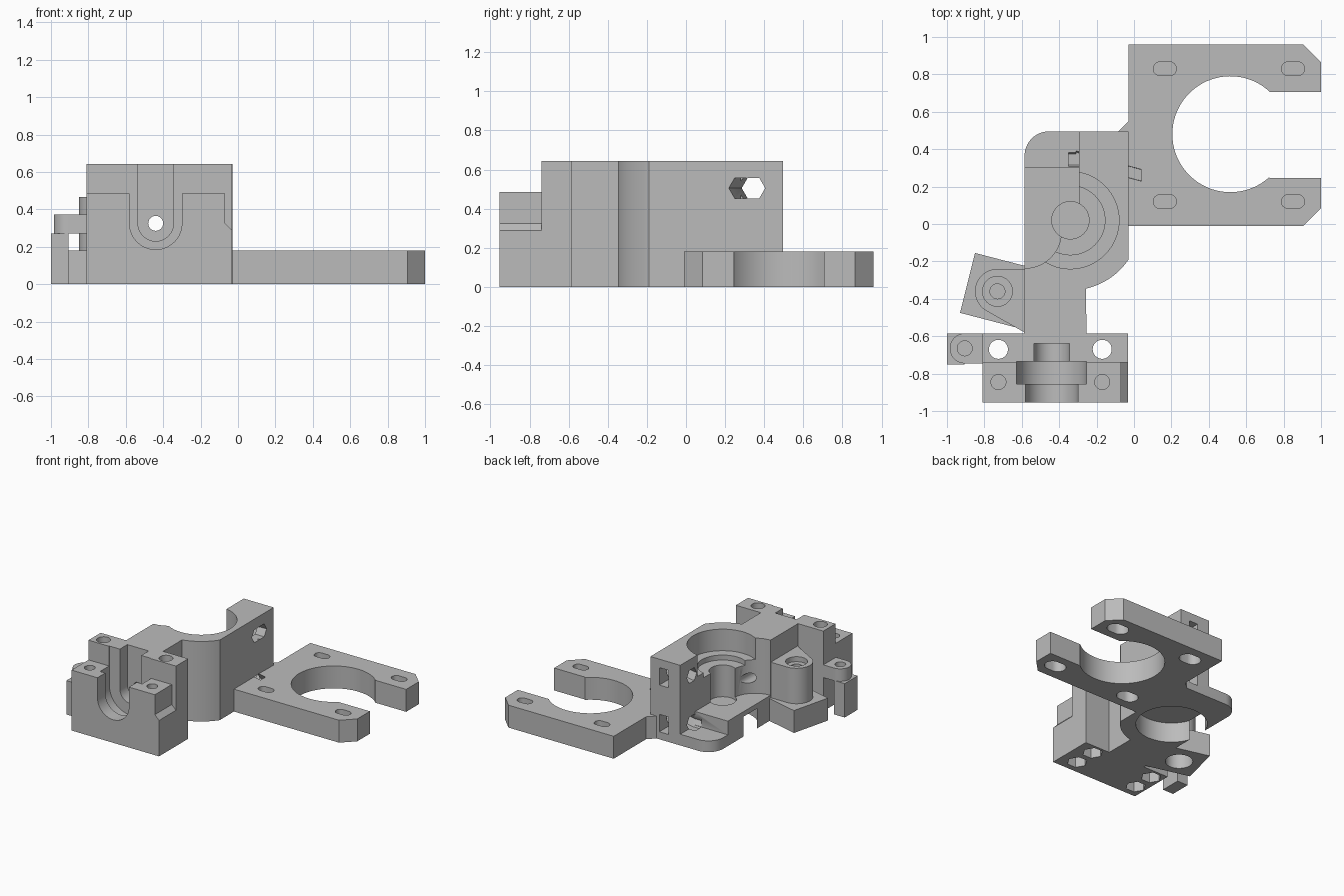
import bpy, bmesh, math
from mathutils import Vector

cube = bpy.data.objects.get("Cube")
if cube:
    bpy.data.objects.remove(cube, do_unlink=True)

grey = bpy.data.materials.new("plain_grey")
grey.use_nodes = True
grey.diffuse_color = (0.5, 0.5, 0.5, 1)
grey.node_tree.nodes["Principled BSDF"].inputs["Base Color"].default_value = (0.5, 0.5, 0.5, 1)


def arc(cx, cy, r, a0, a1, n=16):
    angles = [math.radians(a0 + (a1 - a0) * i / n) for i in range(n + 1)]
    return [(cx + r * math.cos(a), cy + r * math.sin(a)) for a in angles]


def circle(cx, cy, r, n=48):
    return arc(cx, cy, r, 0, 360, n)[:-1]


def rect(x0, y0, x1, y1):
    return [(x0, y0), (x1, y0), (x1, y1), (x0, y1)]


def capsule(cx, cy, half, r):
    return arc(cx + half, cy, r, -90, 90) + arc(cx - half, cy, r, 90, 270)


def prism(name, points, lo, hi, axis="z"):
    """Extrude a flat outline along one axis."""
    place = {"z": lambda a, b, t: Vector((a, b, t)),
             "y": lambda a, b, t: Vector((a, t, b)),
             "x": lambda a, b, t: Vector((t, a, b))}[axis]
    bm = bmesh.new()
    ends = [[bm.verts.new(place(a, b, t)) for a, b in points] for t in (lo, hi)]
    bm.faces.new(ends[0])
    bm.faces.new(ends[1])
    n = len(points)
    for i in range(n):
        j = (i + 1) % n
        bm.faces.new((ends[0][i], ends[0][j], ends[1][j], ends[1][i]))
    bmesh.ops.recalc_face_normals(bm, faces=bm.faces)
    mesh = bpy.data.meshes.new(name)
    bm.to_mesh(mesh)
    bm.free()
    mesh.materials.append(grey)
    obj = bpy.data.objects.new(name, mesh)
    bpy.context.collection.objects.link(obj)
    return obj


def combine(part, tool, operation):
    bpy.context.view_layer.update()
    mod = part.modifiers.new("combine", "BOOLEAN")
    mod.operation, mod.solver, mod.object = operation, "EXACT", tool
    with bpy.context.temp_override(object=part, active_object=part):
        bpy.ops.object.modifier_apply(modifier=mod.name)
    bpy.data.objects.remove(tool, do_unlink=True)


def cut(part, points, lo, hi, axis="z"):
    combine(part, prism("cutter", points, lo, hi, axis), "DIFFERENCE")


TOP = 0.643
PLATE = 0.18
SHAFT = (-0.34, 0.02)
FILAMENT = (-0.44, 0.325)

# Main body with its rounded corner and bulging bearing wall
outline = [(-0.585, -0.6), (-0.255, -0.6)] + arc(*SHAFT, 0.375, -77, -34)
outline += [(-0.03, 0.495)] + arc(-0.455, 0.365, 0.13, 90, 180)
body = prism("main_body", outline, 0, TOP)

# Idler opening and its stepped floor
cut(body, rect(-0.8, -0.04, -0.295, 0.7), 0.2, 1)
cut(body, circle(-0.585, -0.04, 0.197), 0.2, 1)
cut(body, rect(-0.8, 0.305, -0.295, 0.7), 0.09, 0.5)

# Bearing seats, clearance and shaft bore
cut(body, circle(*SHAFT, 0.26, 64), 0.47, 1)
cut(body, circle(*SHAFT, 0.185), 0.43, 0.6)
cut(body, circle(*SHAFT, 0.1), 0.175, 0.6)
cut(body, circle(*SHAFT, 0.26, 64), -0.1, 0.16)
cut(body, circle(*FILAMENT, 0.04, 24), -0.7, 0.05, "y")

# Motor plate with a round opening and chamfered arms
plate = prism("motor_plate", [
    (-0.05, -0.01), (0.905, -0.01), (1, 0.085), (1, 0.245), (0.725, 0.245)]
    + arc(0.515, 0.48, 0.31, -48, -312, 56)
    + [(0.725, 0.705), (1, 0.705), (1, 0.865), (0.905, 0.96), (-0.03, 0.96),
       (-0.03, 0.55), (-0.085, 0.495), (-0.05, 0.48)], 0, PLATE)
for x in (0.165, 0.85):
    for y in (0.12, 0.83):
        cut(plate, capsule(x, y, 0.025, 0.037), 0.1, 0.3)
        cut(plate, capsule(x, y, 0.025, 0.06), -0.1, 0.085)

# Tensioner bolt channels, each swinging sideways, with nut slots behind
swing = math.tan(math.radians(15))
for z in (0.505, 0.13):
    hexagon = circle(0.345, z, 0.06, 6)
    cut(body, hexagon, -0.35, 0.1, "x")
    for part in (body, plate):
        tool = prism("cutter", hexagon, -0.31, 0.04, "x")
        for v in tool.data.vertices:
            v.co.y -= (v.co.x + 0.295) * swing - 0.005
        combine(part, tool, "DIFFERENCE")
    cut(body, rect(-0.19, z - 0.07, -0.11, z + 0.07), 0.28, 0.6, "y")

# Nozzle mount block with stepped front
mount = prism("nozzle_mount", [(-0.955, 0), (-0.585, 0), (-0.585, TOP),
                               (-0.74, TOP), (-0.74, 0.485), (-0.955, 0.485)],
              -0.81, -0.033, "x")
for r, lo, hi in ((0.14, -1.1, -0.84), (0.187, -0.855, -0.735), (0.095, -0.74, -0.64)):
    x, z = FILAMENT
    cut(mount, arc(x, z, r, 180, 360, 32) + [(x + r, 1), (x - r, 1)], lo, hi, "y")
cut(mount, circle(*FILAMENT, 0.04, 24), -0.7, -0.5, "y")
cut(mount, [(-0.07, 0.6), (-0.07, 0.325), (-0.03, 0.285), (0.1, 0.285), (0.1, 0.6)],
    -1.1, -0.74, "y")

# Mount bolt holes and nut traps
for x in (-0.725, -0.17):
    cut(mount, circle(x, -0.67, 0.051, 32), -0.1, 1)
    cut(mount, circle(x, -0.845, 0.04, 32), 0.14, 1)
    for y in (-0.67, -0.845):
        cut(mount, circle(x, y, 0.075, 6), -0.1, 0.12)

# Idler pivot: tilted base, boss with web, recessed bolt hole
PIVOT = (-0.73, -0.36)
base = prism("pivot_base", [(-0.85, -0.155), (-0.93, -0.475), (-0.585, -0.565),
                            (-0.56, -0.565), (-0.56, -0.23)], 0, PLATE)
cut(base, circle(*PIVOT, 0.1), -0.1, 0.12)
boss = prism("pivot_boss", arc(*PIVOT, 0.12, 90, 240, 32)
             + [(-0.585, -0.58), (-0.56, -0.58), (-0.56, -0.24)], PLATE - 0.02, 0.465)
cut(boss, circle(*PIVOT, 0.08), 0.425, 0.6)
cut(boss, circle(*PIVOT, 0.04, 24), 0.19, 0.6)

# Side lug and the post under it
lug = prism("side_lug", arc(-0.905, -0.665, 0.08, 90, 270, 32)
            + [(-0.8, -0.745), (-0.8, -0.585)], 0.27, 0.372)
cut(lug, circle(-0.905, -0.665, 0.04, 24), 0.29, 0.6)
post = prism("lug_post", rect(-1, -0.75, -0.905, -0.585), 0, 0.272)

# Smooth curved walls, crisp edges
bpy.ops.object.select_all(action="DESELECT")
for obj in (body, plate, mount, base, boss, lug, post):
    obj.select_set(True)
bpy.context.view_layer.objects.active = body
bpy.ops.object.shade_smooth_by_angle(angle=math.radians(30))
